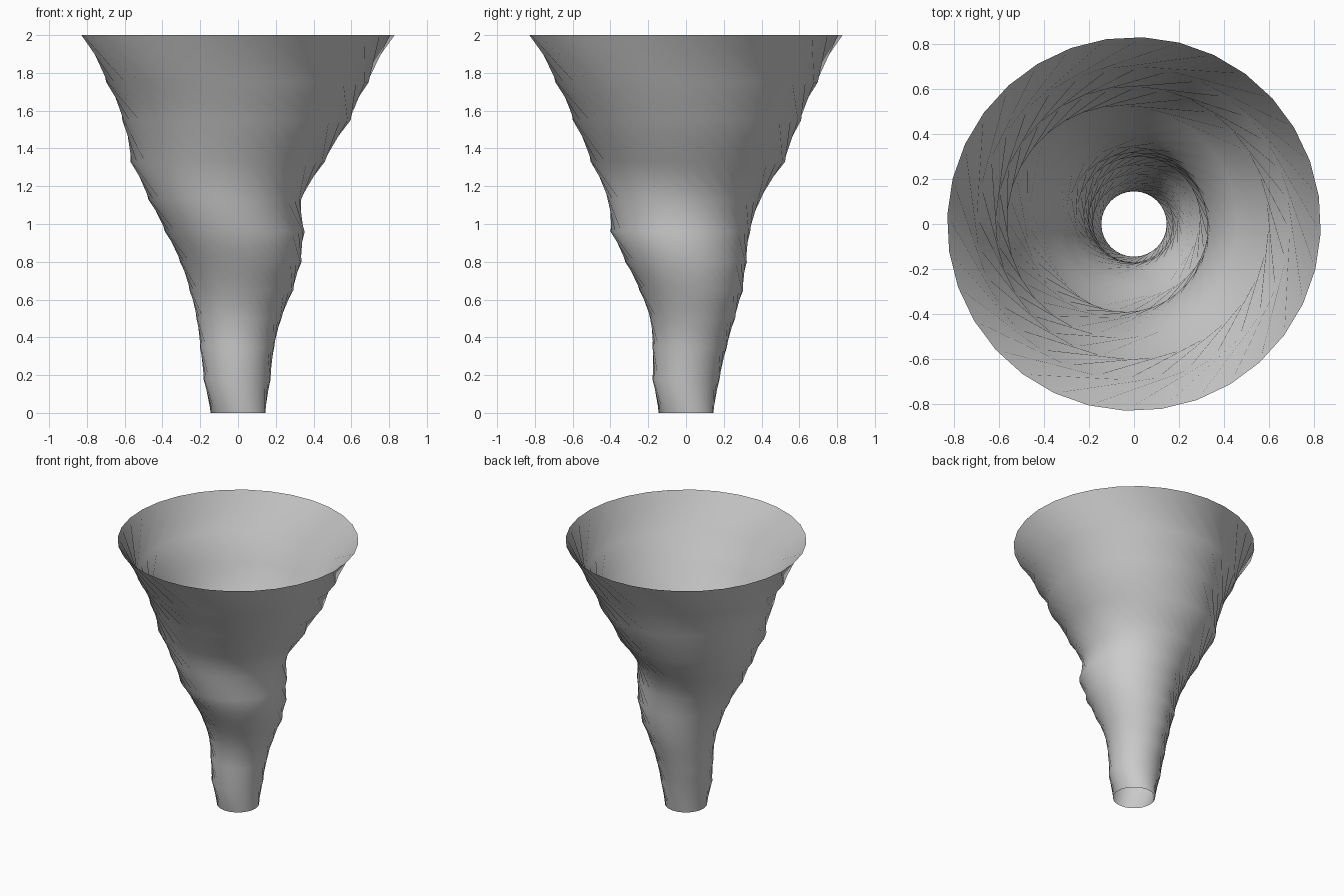
import bpy, bmesh, math

cube = bpy.data.objects.get("Cube")
if cube:
    bpy.data.objects.remove(cube, do_unlink=True)

SIDES = 32
TWIST = math.radians(-34)   # turn of each ring relative to the one below

# Swaying rings from the ground up: height, centre x, centre y, radius
RINGS = [
    (0.00, 0.0, 0.0, 0.145),
    (0.18, -0.005, 0.0, 0.178),
    (0.35, -0.005, 0.02, 0.197),
    (0.50, 0.005, 0.035, 0.225),
    (0.65, 0.018, 0.028, 0.275),
    (0.80, 0.015, 0.0, 0.322),
    (0.96, -0.017, -0.03, 0.37),
    (1.13, -0.07, -0.01, 0.405),
    (1.33, -0.055, 0.01, 0.515),
    (1.55, -0.008, 0.005, 0.605),
    (1.75, -0.003, 0.003, 0.695),
    (2.00, 0.0, 0.0, 0.83),
]

# Grey cloud colour
grey = bpy.data.materials.new("storm grey")
colour = (0.6, 0.6, 0.6, 1.0)
grey.diffuse_color = colour
grey.use_nodes = True
grey.node_tree.nodes["Principled BSDF"].inputs["Base Color"].default_value = colour

# Open funnel: twisted rings bridged by a single skin
bm = bmesh.new()
loops = []
for level, (z, cx, cy, r) in enumerate(RINGS):
    loop = []
    for i in range(SIDES):
        a = math.tau * i / SIDES + level * TWIST
        loop.append(bm.verts.new((cx + r * math.cos(a), cy + r * math.sin(a), z)))
    loops.append(loop)
for low, high in zip(loops, loops[1:]):
    for i in range(SIDES):
        j = (i + 1) % SIDES
        bm.faces.new((low[i], low[j], high[j], high[i]))

mesh = bpy.data.meshes.new("funnel")
bm.to_mesh(mesh)
bm.free()
mesh.materials.append(grey)
mesh.shade_smooth()
funnel = bpy.data.objects.new("funnel", mesh)
bpy.context.collection.objects.link(funnel)
